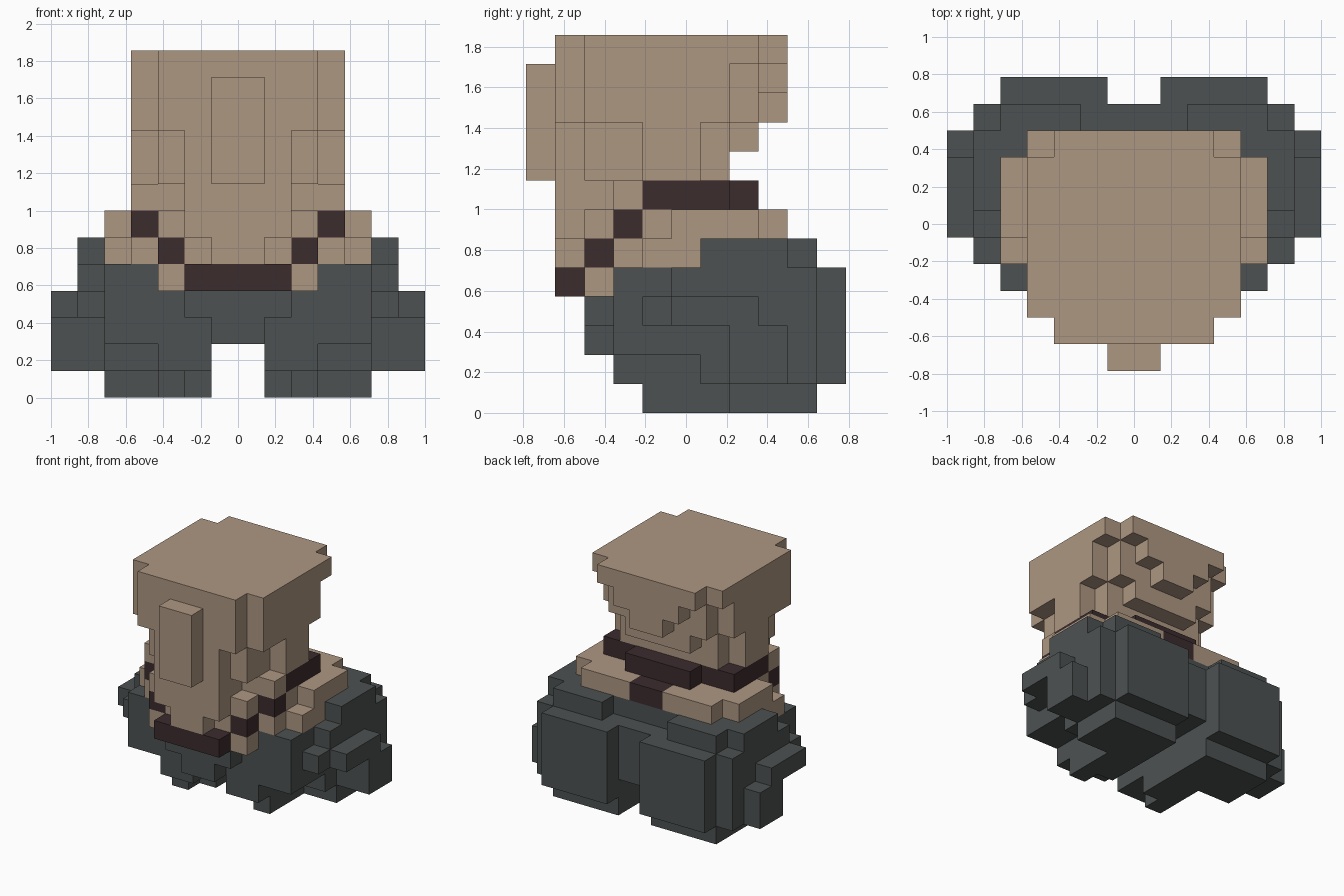
import bpy, bmesh, math

if "Cube" in bpy.data.objects:
    bpy.data.objects.remove(bpy.data.objects["Cube"])

U = 1 / 7          # edge length of one cube
cells = {}         # (i, j, k) -> part name


def fill(part, x0, x1, y0, y1, z0, z1):
    """Fill a block of cubes, mirrored in x. y is given in cube units."""
    for i in range(x0, x1):
        for j in range(int(y0 + 5.5), int(y1 + 5.5)):
            for k in range(z0, z1):
                cells[(i, j, k)] = part
                cells[(-i - 1, j, k)] = part


# Robed lower body, with two lobes at the back and a gap between the feet
R = "robe"
fill(R, 1, 2, -0.5, 4.5, 0, 1)
fill(R, 2, 3, -1.5, 4.5, 0, 1)
fill(R, 3, 5, 1.5, 4.5, 0, 1)
fill(R, 1, 3, -2.5, 5.5, 1, 2)
fill(R, 3, 5, 0.5, 5.5, 1, 2)
fill(R, 0, 1, -3.5, 4.5, 2, 3)
fill(R, 0, 2, -3.5, 4.5, 3, 4)
fill(R, 0, 1, -2.5, 4.5, 4, 5)
fill(R, 1, 5, -2.5, 5.5, 2, 5)
fill(R, 0, 2, 0.5, 3.5, 5, 6)
fill(R, 2, 5, 0.5, 4.5, 5, 6)
# arms at the sides
fill(R, 5, 6, 1.5, 4.5, 1, 3)
fill(R, 6, 7, 1.5, 3.5, 1, 3)
fill(R, 5, 6, -1.5, 4.5, 3, 4)
fill(R, 6, 7, -0.5, 2.5, 3, 4)
fill(R, 5, 6, -0.5, 4.5, 4, 5)
fill(R, 5, 6, 0.5, 3.5, 5, 6)

# Shoulders and chest
S = "shoulders"
fill(S, 0, 3, -3.5, -2.5, 4, 5)
fill(S, 0, 4, -2.5, 0.5, 5, 6)
fill(S, 4, 5, -1.5, 0.5, 5, 6)
fill(S, 0, 4, -1.5, 3.5, 6, 7)
fill(S, 4, 5, -0.5, 2.5, 6, 7)

# Head, narrowing to the jaw and chin
H = "head"
fill(H, 0, 1, -4.5, -2.5, 5, 6)
fill(H, 1, 2, -3.5, -2.5, 5, 6)
fill(H, 0, 2, -4.5, -1.5, 6, 8)
fill(H, 2, 3, -3.5, -1.5, 6, 7)
fill(H, 2, 4, -2.5, -1.5, 7, 8)
fill(H, 0, 4, -1.5, 0.5, 8, 10)
fill(H, 0, 3, -3.5, 1.5, 8, 10)
fill(H, 0, 2, -4.5, -3.5, 8, 10)
fill(H, 0, 2, 1.5, 2.5, 9, 10)
fill(H, 0, 4, -3.5, 1.5, 10, 12)
fill(H, 0, 3, -4.5, 2.5, 10, 12)
fill(H, 0, 1, 2.5, 3.5, 10, 11)
fill(H, 0, 2, 2.5, 3.5, 11, 12)
fill(H, 0, 4, -3.5, 2.5, 12, 13)
fill(H, 0, 3, -4.5, 3.5, 12, 13)
# nose
fill("nose", 0, 1, -5.5, -4.5, 8, 12)

# Necklace, rising from the chin round to the nape
N = "necklace"
fill(N, 0, 2, -4.5, -3.5, 4, 5)
fill(N, 2, 3, -3.5, -2.5, 5, 6)
fill(N, 3, 4, -2.5, -1.5, 6, 7)
fill(N, 0, 4, -1.5, 1.5, 7, 8)
fill(N, 0, 2, 1.5, 2.5, 7, 8)
fill(N, 0, 1, 2.5, 3.5, 6, 7)


def material(name, rgb):
    m = bpy.data.materials.new(name)
    m.diffuse_color = (*rgb, 1)
    m.use_nodes = True
    m.node_tree.nodes["Principled BSDF"].inputs["Base Color"].default_value = m.diffuse_color
    return m


tan = material("tan", (0.423, 0.309, 0.223))
grey = material("slate grey", (0.074, 0.083, 0.083))
brown = material("dark brown", (0.045, 0.025, 0.027))
parts = {R: grey, S: tan, H: tan, "nose": tan, N: brown}


def build(part, mat):
    """Make the open faces of one part and merge flat neighbours."""
    bm = bmesh.new()
    for c, p in cells.items():
        if p != part:
            continue
        for axis in range(3):
            for side in (0, 1):
                n = list(c)
                n[axis] += 2 * side - 1
                if tuple(n) in cells:
                    continue
                a, b = (axis + 1) % 3, (axis + 2) % 3
                quad = []
                for da, db in ((0, 0), (1, 0), (1, 1), (0, 1)):
                    v = list(c)
                    v[axis] += side
                    v[a] += da
                    v[b] += db
                    quad.append(bm.verts.new((v[0] * U, (v[1] - 5.5) * U, v[2] * U)))
                bm.faces.new(quad if side else quad[::-1])
    bmesh.ops.remove_doubles(bm, verts=bm.verts[:], dist=1e-4)
    bmesh.ops.dissolve_limit(bm, angle_limit=math.radians(1),
                             verts=bm.verts[:], edges=bm.edges[:])
    me = bpy.data.meshes.new(part)
    bm.to_mesh(me)
    bm.free()
    me.materials.append(mat)
    bpy.context.collection.objects.link(bpy.data.objects.new(part, me))


for part, mat in parts.items():
    build(part, mat)
